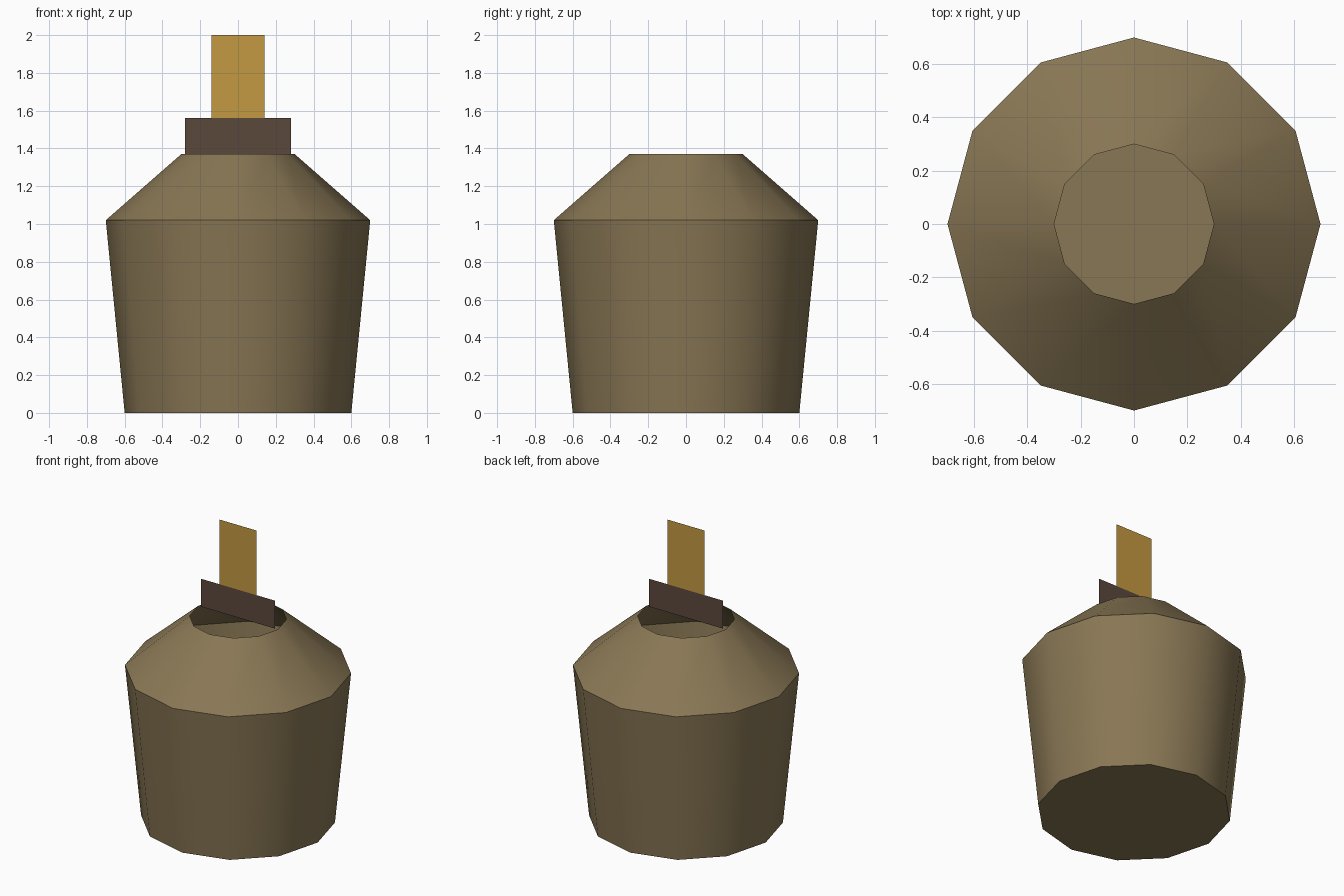
import bpy, bmesh, math

if "Cube" in bpy.data.objects:
    bpy.data.objects.remove(bpy.data.objects["Cube"])

SIDES = 12


def material(name, rgb):
    m = bpy.data.materials.new(name)
    m.diffuse_color = (*rgb, 1.0)
    m.use_nodes = True
    m.node_tree.nodes["Principled BSDF"].inputs["Base Color"].default_value = m.diffuse_color
    return m


def add_object(name, bm, mat):
    mesh = bpy.data.meshes.new(name)
    bm.to_mesh(mesh)
    bm.free()
    obj = bpy.data.objects.new(name, mesh)
    bpy.context.collection.objects.link(obj)
    mesh.materials.append(mat)
    return obj


def lathe(name, profile, mat):
    """Open-topped turned shell with a closed floor; profile is (radius, z)."""
    bm = bmesh.new()
    rings = [[bm.verts.new((r * math.cos(2 * math.pi * i / SIDES),
                            r * math.sin(2 * math.pi * i / SIDES), z))
              for i in range(SIDES)] for r, z in profile]
    for low, high in zip(rings, rings[1:]):
        for i in range(SIDES):
            j = (i + 1) % SIDES
            bm.faces.new((low[i], low[j], high[j], high[i]))
    bm.faces.new(rings[0][::-1])
    return add_object(name, bm, mat)


def card(name, half_width, z0, z1, mat):
    """Upright single-sheet rectangle facing the front."""
    bm = bmesh.new()
    w = half_width
    bm.faces.new([bm.verts.new((x, 0, z))
                  for x, z in ((-w, z0), (w, z0), (w, z1), (-w, z1))])
    return add_object(name, bm, mat)


# Hollow vessel: tapered wall, sloping shoulder, open mouth
body = lathe("vessel_body", [(0.6, 0), (0.7, 1.02), (0.3, 1.37)],
             material("tan", (0.25, 0.185, 0.09)))
bpy.context.view_layer.objects.active = body
body.select_set(True)
bpy.ops.object.shade_smooth_by_angle(angle=math.radians(40))

# Flat collar and flat upright tag across the mouth
card("collar_card", 0.28, 1.37, 1.56, material("dark_brown", (0.105, 0.065, 0.045)))
card("upright_card", 0.14, 1.56, 2.0, material("amber", (0.56, 0.32, 0.055)))
